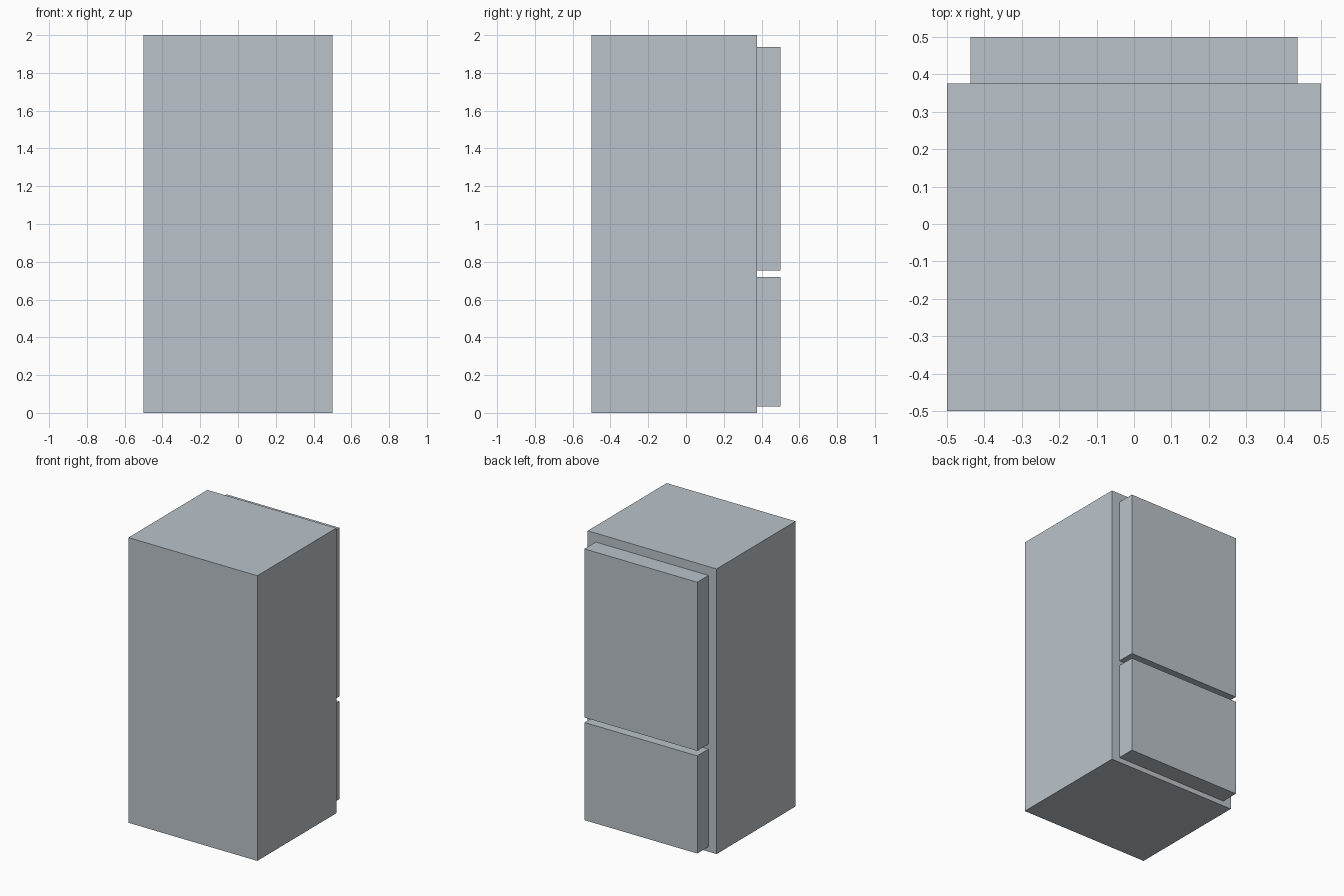
import bpy

if "Cube" in bpy.data.objects:
    bpy.data.objects.remove(bpy.data.objects["Cube"])

# One flat colour for the whole fridge
grey = bpy.data.materials.new("pale_grey")
grey.diffuse_color = (0.497, 0.552, 0.591, 1.0)
grey.use_nodes = True
grey.node_tree.nodes["Principled BSDF"].inputs["Base Color"].default_value = grey.diffuse_color


def box(name, low, high):
    """Box spanning two opposite corners."""
    bpy.ops.mesh.primitive_cube_add(size=1)
    ob = bpy.context.object
    ob.name = name
    for v in ob.data.vertices:
        for i in range(3):
            v.co[i] = low[i] if v.co[i] < 0 else high[i]
    ob.data.materials.append(grey)
    return ob


DOOR_X = 0.4375   # half width of the doors
FACE_Y = 0.375    # cabinet face the doors sit on

# Cabinet
box("cabinet", (-0.5, -0.5, 0), (0.5, FACE_Y, 2))

# Doors, on the +y face
for name, z0, z1 in (("freezer_door", 0.035, 0.72), ("fridge_door", 0.755, 1.9375)):
    box(name, (-DOOR_X, FACE_Y, z0), (DOOR_X, 0.5, z1))
